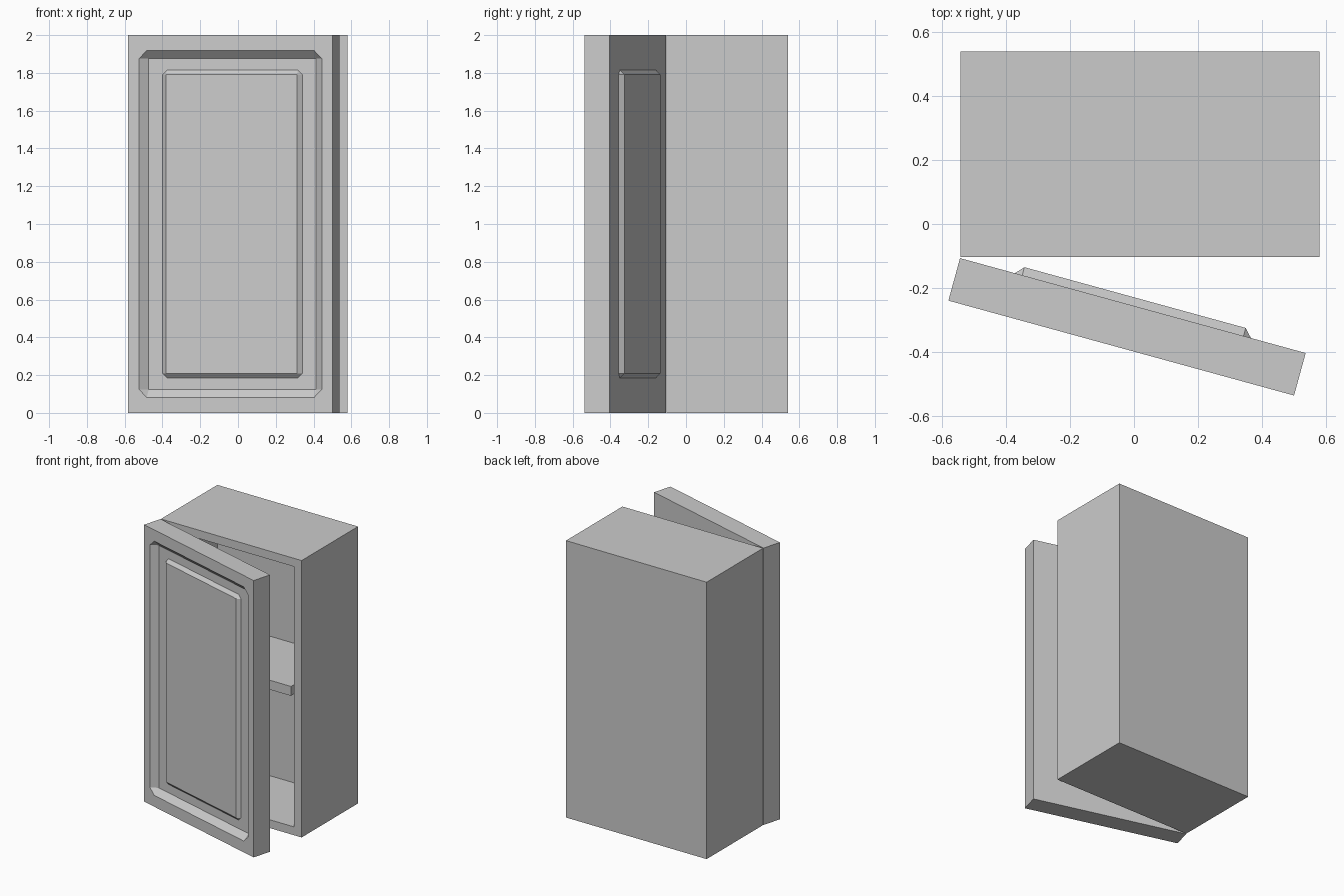
import bpy, bmesh, math
from mathutils import Matrix, Vector

if "Cube" in bpy.data.objects:
    bpy.data.objects.remove(bpy.data.objects["Cube"])

W, H, T = 1.123, 2.0, 0.138          # door width, height, thickness
WALL = 0.085                         # cabinet wall thickness
DOOR = Matrix.Translation((-0.545, -0.107, 0)) @ Matrix.Rotation(math.radians(-15.35), 4, 'Z')


def finish(name, bm, matrix=None):
    bmesh.ops.recalc_face_normals(bm, faces=bm.faces[:])
    me = bpy.data.meshes.new(name)
    bm.to_mesh(me)
    bm.free()
    ob = bpy.data.objects.new(name, me)
    bpy.context.collection.objects.link(ob)
    if matrix:
        ob.matrix_world = matrix
    return ob


def box(lo, hi):
    lo, hi = Vector(lo), Vector(hi)
    bm = bmesh.new()
    bmesh.ops.create_cube(bm, size=1, matrix=Matrix.Translation((lo + hi) / 2)
                          @ Matrix.Diagonal((*(hi - lo), 1)))
    return bm


def bevelled_block(name, x0, x1, z0, z1, y_root, y_base, y_top, inset):
    """Slab with clipped corners at its base that slopes in to a plain rectangle."""
    bm = bmesh.new()
    for x, z, sx, sz in ((x0, z0, 1, 1), (x1, z0, -1, 1), (x1, z1, -1, -1), (x0, z1, 1, -1)):
        for y in (y_root, y_base):
            bm.verts.new((x + sx * inset, y, z))
            bm.verts.new((x, y, z + sz * inset))
        bm.verts.new((x + sx * inset, y_top, z + sz * inset))
    bmesh.ops.convex_hull(bm, input=bm.verts[:])
    bmesh.ops.dissolve_limit(bm, angle_limit=0.01, verts=bm.verts[:], edges=bm.edges[:])
    return finish(name, bm, DOOR)


# cabinet shell, hollowed from the front
bm = box((-0.543, -0.104, 0), (0.581, 0.54, H))
front = min(bm.faces, key=lambda f: f.calc_center_median().y)
bmesh.ops.inset_region(bm, faces=[front], thickness=WALL)
ext = bmesh.ops.extrude_face_region(bm, geom=[front])
if front.is_valid:
    bmesh.ops.delete(bm, geom=[front], context='FACES_ONLY')
bmesh.ops.translate(bm, vec=(0, 0.644 - WALL, 0),
                    verts=[v for v in ext['geom'] if isinstance(v, bmesh.types.BMVert)])
finish("cabinet_shell", bm)

# middle shelf
finish("shelf", box((-0.543 + WALL, -0.104, 1.0), (0.581 - WALL, 0.54 - WALL, 1.068)))

# door slab with a sloped recess cut in its face
door = finish("door", box((0, -T, 0), (W, 0, H)), DOOR)
cutter = bevelled_block("door_recess_cutter", 0.06, W - 0.06, 0.082, H - 0.082,
                        -T - 0.05, -T, -T + 0.04, 0.042)
cutter.hide_render = True
cutter.hide_set(True)
mod = door.modifiers.new("recess", 'BOOLEAN')
mod.operation = 'DIFFERENCE'
mod.solver = 'EXACT'
mod.object = cutter

# raised panels on the outside and inside of the door
for name, root, base, top in (("outer_door_panel", -0.09, -T + 0.04, -T + 0.018),
                              ("inner_door_panel", -0.01, 0.0, 0.026)):
    bevelled_block(name, 0.178, W - 0.178, 0.185, H - 0.185, root, base, top, 0.024)
